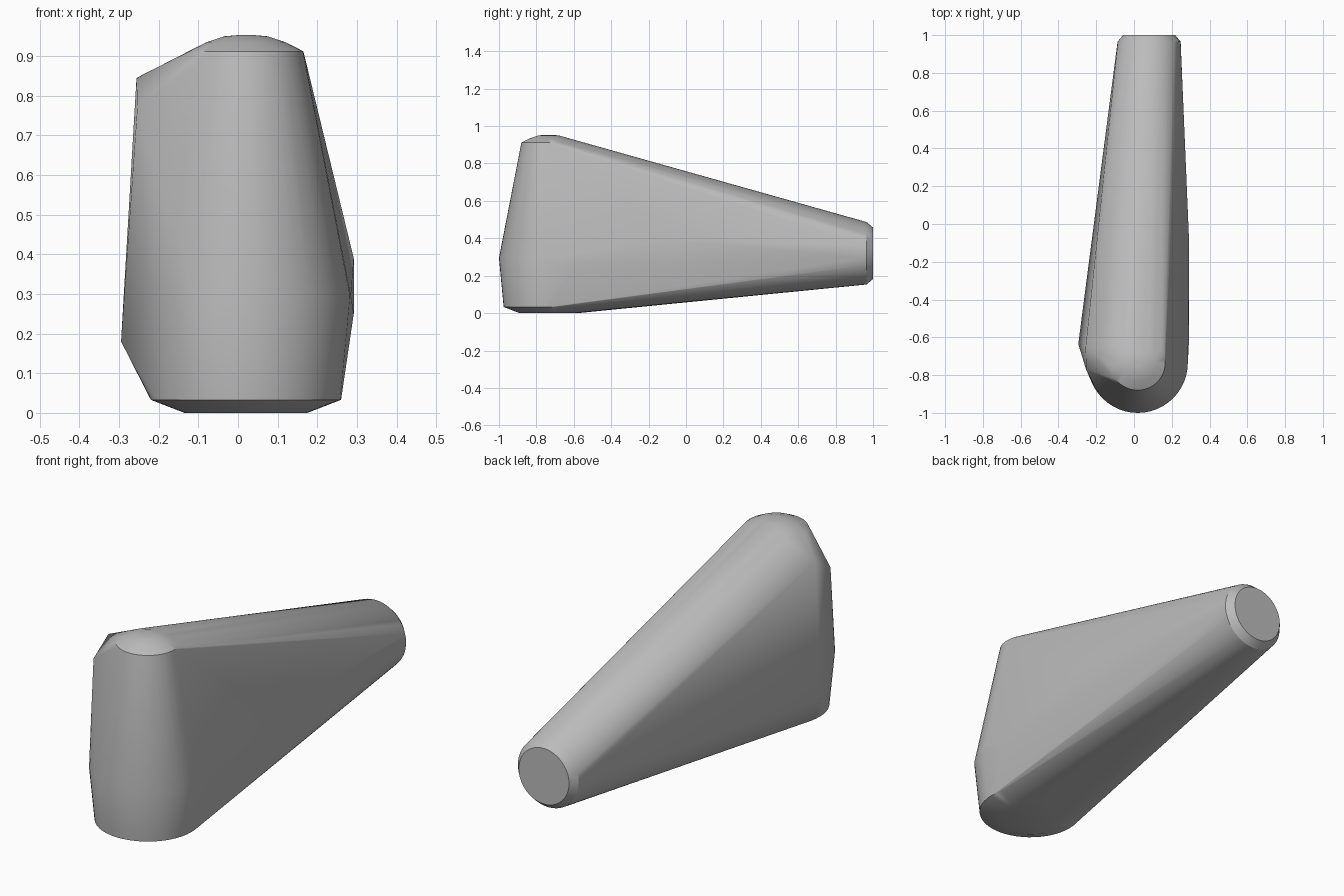
import bpy
import bmesh
from math import cos, sin, tau, radians
from mathutils import Vector

if "Cube" in bpy.data.objects:
    bpy.data.objects.remove(bpy.data.objects["Cube"])

SIDES = 48


def ring(bm, center, radius, u, v):
    """Add a circle of points in the plane of u and v."""
    for i in range(SIDES):
        a = tau * i / SIDES
        bm.verts.new(Vector(center) + radius * (cos(a) * Vector(u) + sin(a) * Vector(v)))


X, Y, Z = (1, 0, 0), (0, 1, 0), (0, 0, 1)
bm = bmesh.new()

# Upright column: chamfered foot, waist, domed top (height, radius)
for z, r in [(0, 0.155), (0.033, 0.24), (0.295, 0.265), (0.912, 0.145),
             (0.935, 0.1), (0.95, 0.055), (0.953, 0.02)]:
    ring(bm, (0.02, -0.735, z), r, X, Y)

# Round tail end with a chamfered rim (depth, radius)
for y, r in [(0.965, 0.167), (1.0, 0.138)]:
    ring(bm, (0.08, y, 0.32), r, X, Z)

# Corners of the flat flank and the bulging flank
for corner in [(-0.256, -0.65, 0.845), (-0.254, -0.77, 0.77), (-0.295, -0.635, 0.18),
               (0.292, -0.6, 0.25), (0.292, -0.1, 0.39)]:
    bm.verts.new(corner)

# Stretch one skin over the column, tail and corners
hull = bmesh.ops.convex_hull(bm, input=bm.verts)
spare = {e for e in hull["geom_interior"] + hull["geom_unused"]
         if isinstance(e, bmesh.types.BMVert)}
bmesh.ops.delete(bm, geom=list(spare), context="VERTS")
bmesh.ops.dissolve_limit(bm, angle_limit=radians(0.3), verts=bm.verts, edges=bm.edges)
bmesh.ops.recalc_face_normals(bm, faces=bm.faces)

mesh = bpy.data.meshes.new("tapered_body")
bm.to_mesh(mesh)
bm.free()
body = bpy.data.objects.new("tapered_body", mesh)
bpy.context.collection.objects.link(body)

# Plain grey finish
grey = bpy.data.materials.new("plain_grey")
grey.use_nodes = True
colour = (0.5, 0.5, 0.5, 1)
grey.diffuse_color = colour
grey.node_tree.nodes["Principled BSDF"].inputs["Base Color"].default_value = colour
mesh.materials.append(grey)

bpy.ops.object.select_all(action="DESELECT")
body.select_set(True)
bpy.context.view_layer.objects.active = body
bpy.ops.object.shade_smooth_by_angle(angle=radians(30))
